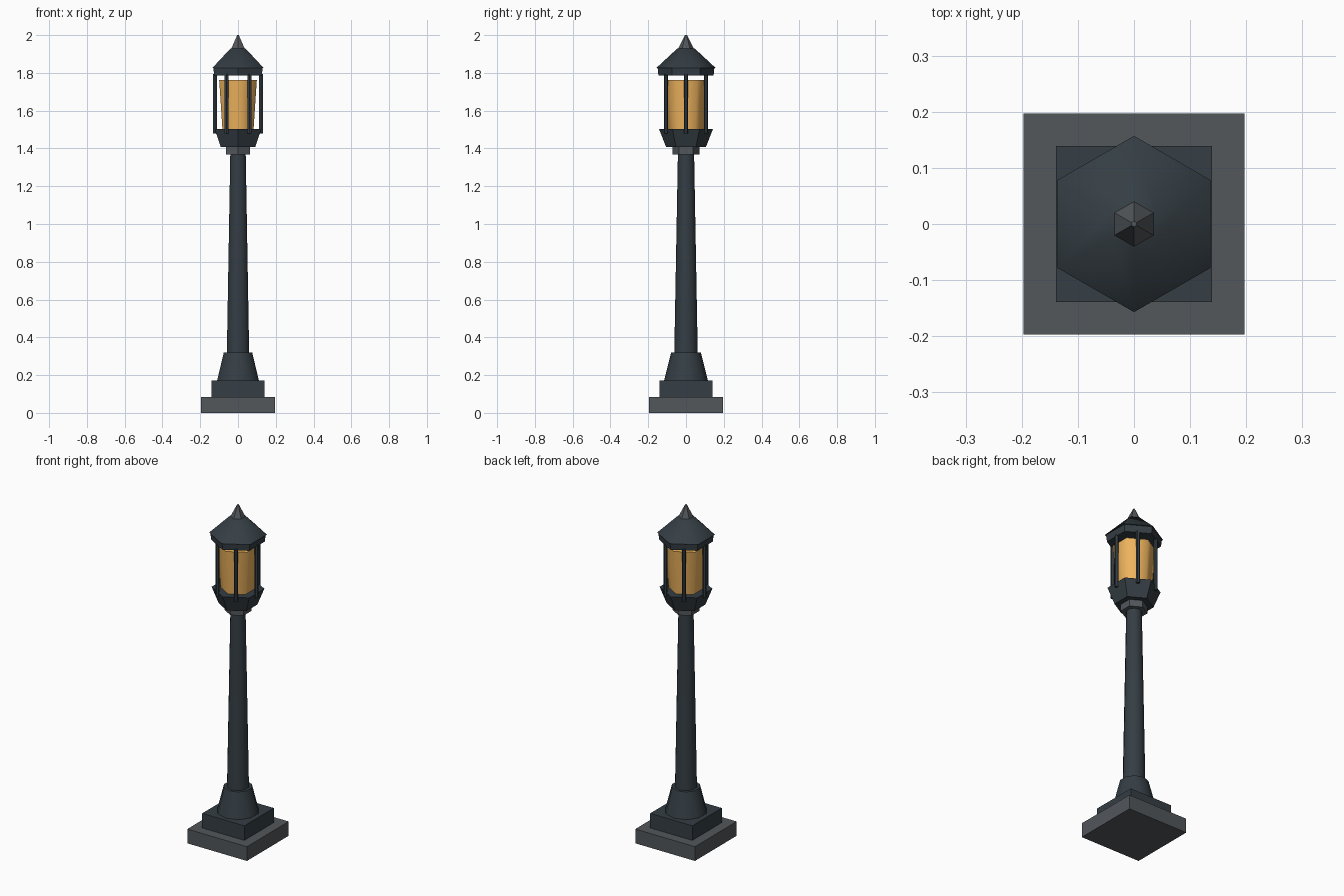
import bpy
from math import cos, sin, pi, radians

if "Cube" in bpy.data.objects:
    bpy.data.objects.remove(bpy.data.objects["Cube"])


def material(name, color):
    m = bpy.data.materials.new(name)
    m.diffuse_color = (*color, 1)
    m.use_nodes = True
    m.node_tree.nodes["Principled BSDF"].inputs["Base Color"].default_value = m.diffuse_color
    return m


iron = material("dark_iron", (0.035, 0.048, 0.058))
stone = material("grey_metal", (0.085, 0.095, 0.105))
amber = material("amber_glass", (0.85, 0.45, 0.11))


def finish(name, mat, smooth):
    ob = bpy.context.object
    ob.name = name
    ob.data.materials.append(mat)
    if smooth:
        bpy.ops.object.shade_smooth_by_angle(angle=radians(smooth))
    return ob


def block(name, half, z0, z1, mat):
    bpy.ops.mesh.primitive_cube_add(size=1, location=(0, 0, (z0 + z1) / 2))
    bpy.context.object.scale = (half * 2, half * 2, z1 - z0)
    bpy.ops.object.transform_apply(location=False, rotation=False, scale=True)
    return finish(name, mat, 0)


def taper(name, sides, r0, r1, z0, z1, mat, smooth=0, x=0, y=0):
    bpy.ops.mesh.primitive_cone_add(vertices=sides, radius1=r0, radius2=r1,
                                    depth=z1 - z0, location=(x, y, (z0 + z1) / 2))
    return finish(name, mat, smooth)


# Stepped square base
block("base_plinth", 0.197, 0, 0.085, stone)
block("base_step", 0.139, 0.085, 0.172, iron)

# Flared foot and tapering pole
taper("pole_foot", 10, 0.116, 0.079, 0.172, 0.32, iron, 40)
taper("pole", 10, 0.062, 0.043, 0.32, 1.367, iron, 40)

# Lantern holder
taper("collar", 6, 0.072, 0.072, 1.367, 1.407, stone)
taper("lantern_bowl", 6, 0.105, 0.143, 1.407, 1.503, iron)

# Flared glass
taper("lantern_glass", 6, 0.095, 0.115, 1.5, 1.763, amber, 62)

# Six bars around the glass
for i in range(6):
    a = i * pi / 3
    taper(f"lantern_bar_{i + 1}", 6, 0.011, 0.011, 1.478, 1.793, iron, 0,
          0.122 * cos(a), 0.122 * sin(a))

# Roof and finial
taper("roof_rim", 6, 0.146, 0.15, 1.785, 1.826, iron)
taper("roof", 6, 0.157, 0.045, 1.826, 1.93, iron, 62)
taper("finial", 6, 0.04, 0.005, 1.93, 2.0, stone)
